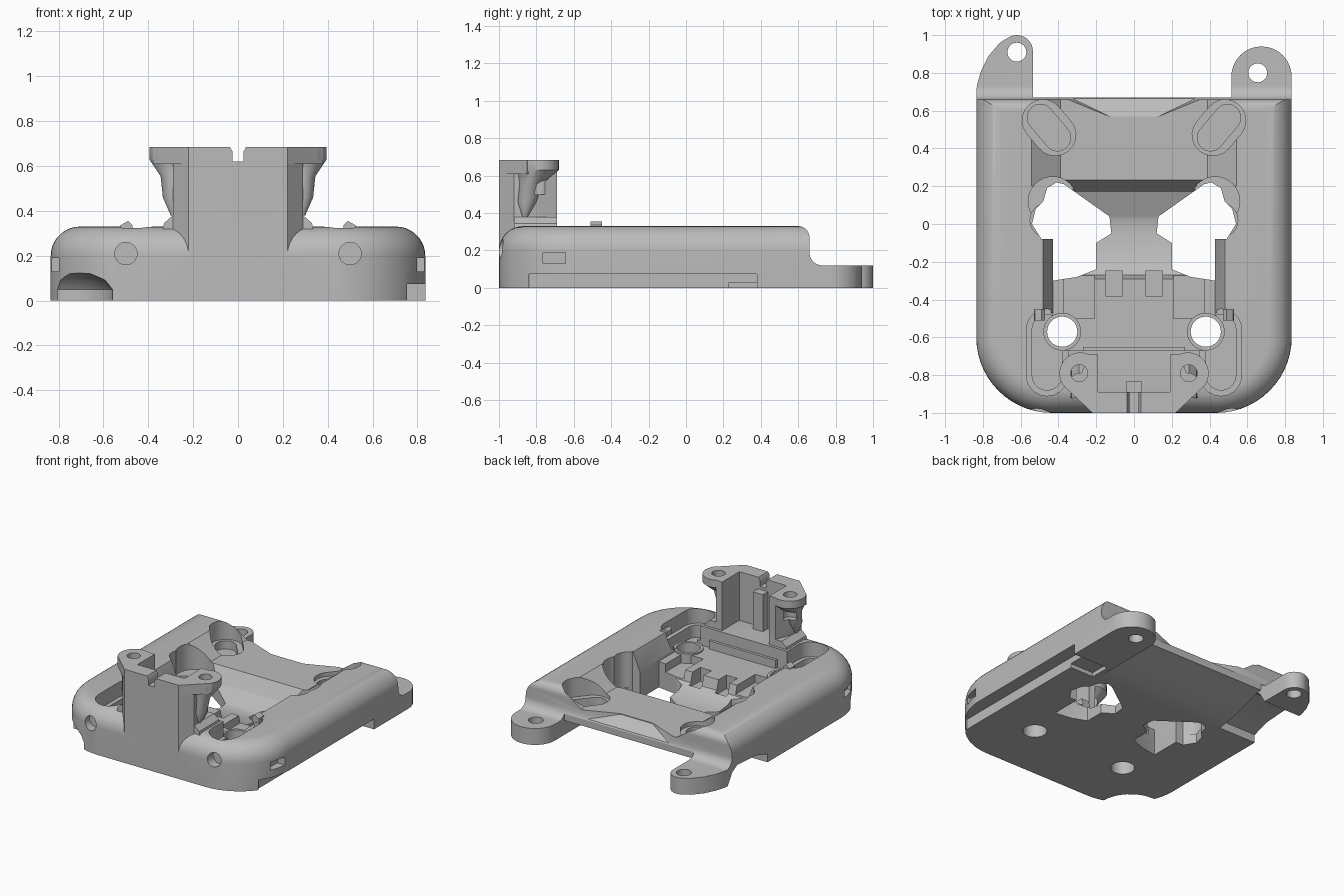
import bpy, bmesh
from math import sin, cos, pi, radians
from mathutils import Matrix

if "Cube" in bpy.data.objects:
    bpy.data.objects.remove(bpy.data.objects["Cube"])

grey = bpy.data.materials.new("plain_grey")
grey.use_nodes = True
grey.diffuse_color = (0.5, 0.5, 0.5, 1)
grey.node_tree.nodes["Principled BSDF"].inputs["Base Color"].default_value = (0.5, 0.5, 0.5, 1)


def finish(name, bm):
    bmesh.ops.recalc_face_normals(bm, faces=bm.faces)
    mesh = bpy.data.meshes.new(name)
    bm.to_mesh(mesh)
    bm.free()
    mesh.materials.append(grey)
    ob = bpy.data.objects.new(name, mesh)
    bpy.context.collection.objects.link(ob)
    return ob


def loft(name, rings):
    """Join closed rings of equal size and cap both ends."""
    bm = bmesh.new()
    loops = [[bm.verts.new(p) for p in ring] for ring in rings]
    n = len(loops[0])
    for a, b in zip(loops, loops[1:]):
        for i in range(n):
            j = (i + 1) % n
            bm.faces.new((a[i], a[j], b[j], b[i]))
    bm.faces.new(loops[0])
    bm.faces.new(loops[-1])
    return finish(name, bm)


def prism(name, pts, lo, hi, axis="z"):
    place = {"z": lambda p, t: (p[0], p[1], t),
             "x": lambda p, t: (t, p[0], p[1]),
             "y": lambda p, t: (p[0], t, p[1])}[axis]
    return loft(name, [[place(p, t) for p in pts] for t in (lo, hi)])


def box(name, x0, x1, y0, y1, z0, z1):
    return prism(name, [(x0, y0), (x1, y0), (x1, y1), (x0, y1)], z0, z1)


def arc(cx, cy, r, a0, a1, n=10):
    return [(cx + r * cos(radians(a0 + (a1 - a0) * i / n)),
             cy + r * sin(radians(a0 + (a1 - a0) * i / n))) for i in range(n + 1)]


def disc(cx, cy, r, n=32):
    return arc(cx, cy, r, 0, 360, n)[:-1]


def capsule(cx, y0, y1, r):
    return arc(cx, y1 - r, r, 0, 180) + arc(cx, y0 + r, r, 180, 360)


def flip(pts, s):
    return [(s * x, y) for x, y in pts]


def hull(name, pts):
    bm = bmesh.new()
    for p in pts:
        bm.verts.new(p)
    bmesh.ops.convex_hull(bm, input=bm.verts[:])
    return finish(name, bm)


def combine(target, tool, mode="DIFFERENCE"):
    mod = target.modifiers.new("combine", "BOOLEAN")
    mod.operation, mod.solver, mod.object = mode, "EXACT", tool
    bpy.context.view_layer.objects.active = target
    bpy.ops.object.modifier_apply(modifier=mod.name)
    bpy.data.objects.remove(tool)


# Housing: rounded front corners and a rounded upper edge
def outline(d, z):
    r = 0.4 - d
    pts = arc(-0.435, -0.6, r, 180, 270, 14) + arc(0.435, -0.6, r, 270, 360, 14)
    pts += [(0.835 - d, 1.1), (-0.835 + d, 1.1)]
    return [(x, y, z) for x, y in pts]


R = 0.13
rings = [outline(0, 0)]
for i in range(10):
    a = i / 9 * pi / 2
    rings.append(outline(R * (1 - cos(a)), 0.33 - R + R * sin(a)))
body = loft("housing", rings)

# Side profile: rails round over and sweep down to the rear tabs
side = [(-1.1, -0.1), (1.2, -0.1), (1.2, 0.12)]
side += arc(0.73, 0.19, 0.07, 270, 180) + arc(0.6, 0.27, 0.06, 0, 90) + [(0.6, 0.4), (-1.1, 0.4)]
combine(body, prism("side_profile", side, -1, 1, "x"), "INTERSECT")

# Plan: two unequal mounting tabs
plan = [(-0.9, -1.1), (0.9, -1.1), (0.9, 0.78)] + arc(0.675, 0.78, 0.16, 0, 180, 16)
plan += [(0.515, 0.67), (-0.535, 0.67)] + arc(-0.62, 0.915, 0.085, 0, 120)
plan += [(-0.71, 0.96), (-0.77, 0.89), (-0.81, 0.81), (-0.83, 0.74), (-0.84, 0.67), (-0.9, 0.67)]
combine(body, prism("plan_profile", plan, -0.2, 0.6), "INTERSECT")
for x, y in ((-0.62, 0.91), (0.655, 0.8)):
    combine(body, prism("tab_hole", disc(x, y, 0.05), -0.1, 0.3))

# Central well with a floor that dips under the bridge, and flared sides
floor = [(-0.67, 0.19), (-0.29, 0.19), (-0.27, 0.12), (-0.2, 0.08), (-0.05, 0.06), (0.03, 0.06),
         (0.17, 0.12), (0.24, 0.23), (0.24, 0.5), (-0.67, 0.5)]
combine(body, prism("well", floor, -0.43, 0.43, "x"))
combine(body, hull("well_flare", [(s * x, y, z) for s in (-1, 1) for y in (-0.47, -0.08)
                                  for x, z in ((0.43, 0.2), (0.485, 0.335), (0.485, 0.4))]))

# Rear panel with sloping flanks, bevelled back and arched underside
flanks = [(-0.39, 0.22), (0.39, 0.22), (0.55, 0.335), (0.55, 0.5), (-0.55, 0.5), (-0.55, 0.335)]
combine(body, prism("panel_cut", flanks, 0.2, 0.8, "y"))
combine(body, hull("panel_bevel", [(s * x, y, z) for s in (-1, 1) for x, y, z in
        ((0.13, 0.57, 0.23), (0.43, 0.69, 0.23), (0.38, 0.69, 0.15), (0.13, 0.57, 0.215))]))
ramp = [(0.27, -0.1), (0.27, 0), (0.36, 0.012), (0.45, 0.035), (0.53, 0.06), (0.6, 0.085),
        (0.72, 0.12), (0.72, -0.1)]
combine(body, prism("underside_ramp", ramp, -0.535, 0.515, "x"))

# Relief under the right rail, ahead of its tab
relief = [(0.25, -0.1), (0.25, 0.06), (0.38, 0.1), (0.6, 0.115), (0.66, 0.08), (0.71, 0), (0.71, -0.1)]
combine(body, prism("rail_relief", relief, -0.9, -0.53, "x"))

# Mirrored pockets, bearing seats and openings
opening = [(0.43, -0.3), (0.43, -0.08), (0.49, -0.08), (0.54, 0), (0.52, 0.08), (0.48, 0.12),
           (0.46, 0.19), (0.41, 0.22), (0.37, 0.21), (0.13, 0.04), (0.12, -0.05),
           (0.2, -0.1), (0.2, -0.24), (0.3, -0.28)]
for s in (-1, 1):
    combine(body, prism("front_pocket", flip(capsule(0.46, -0.91, -0.45, 0.11), s), 0.22, 0.5))
    combine(body, prism("front_seat", flip(capsule(0.46, -0.88, -0.48, 0.08), s), 0.13, 0.5))
    combine(body, prism("floor_recess", flip([(0.21, -0.5), (0.37, -0.5), (0.37, -0.25),
                                              (0.21, -0.25)], s), 0.13, 0.4))
    combine(body, prism("floor_notch", flip([(0.06, -0.38), (0.15, -0.38), (0.15, -0.25),
                                             (0.06, -0.25)], s), 0.09, 0.4))
    combine(body, prism("bite", flip(disc(0.43, 0.12, 0.13), s), 0.14, 0.5))
    combine(body, prism("bite_lower", flip(disc(0.46, 0.02, 0.09), s), 0.07, 0.5))
    # Slanted bearing seat at the back
    for r, length, z in ((0.11, 0.16, 0.19), (0.07, 0.14, 0.13)):
        seat = prism("rear_seat", capsule(0, -length, length, r), 0, 0.5)
        seat.data.transform(Matrix.Translation((s * 0.45, 0.51, z))
                            @ Matrix.Rotation(s * radians(-40), 4, "Z"))
        combine(body, seat)
    combine(body, prism("opening", flip(opening, s), -0.1, 0.6))
    # Screw boss, front hole and side slot
    combine(body, prism("boss", disc(s * 0.38, -0.57, 0.1), 0.05, 0.2), "UNION")
    combine(body, prism("boss_hole", disc(s * 0.38, -0.57, 0.08), -0.1, 0.5))
    combine(body, prism("front_hole", disc(s * 0.5, 0.21, 0.05), -1.1, -0.93, "y"))
    combine(body, box("side_slot", *sorted((s * 0.77, s * 0.9)), -0.765, -0.645, 0.13, 0.19))

# Lower grooves on the left edge and a domed bite in the right front corner
combine(body, box("edge_groove", 0.74, 0.9, -0.84, 0.38, -0.1, 0.075))
combine(body, box("edge_step", 0.55, 0.9, 0.23, 0.38, -0.1, 0.03))
combine(body, loft("corner_bite", [[(x, y, z) for x, y in disc(-0.79, -0.98, r)] for r, z in
                                   ((0.23, -0.1), (0.23, 0.05), (0.2, 0.09), (0.14, 0.12), (0.06, 0.13))]))

# Tower on the front wall
half = [(0.22, -1), (0.29, -0.92), (0.29, -0.82), (0.24, -0.69)]
post = half + flip(half, -1)[::-1]
tower = prism("tower", post, 0.05, 0.685)
for s in (-1, 1):
    # Screw ear on a slim bracket
    levels = ((0.11, -0.79, 0.685), (0.11, -0.79, 0.63), (0.06, -0.83, 0.555),
              (0.05, -0.85, 0.46), (0.015, -0.86, 0.38))
    combine(tower, loft("ear", [[(x, y, z) for x, y in disc(s * 0.285, cy, r)]
                                for r, cy, z in levels]), "UNION")
    # Chamfered web between the front face and the ear
    web = flip([(0.2, -0.99), (0.22, -1), (0.38, -0.85), (0.3, -0.75), (0.2, -0.8)], s)
    combine(tower, prism("web", web, 0.61, 0.685), "UNION")
    foot = [[(s * x, y, z) for x, y in ((0.2, -0.92), (w, -0.92), (w, -0.69), (0.2, -0.69))]
            for w, z in ((0.34, 0.3), (0.33, 0.345), (0.29, 0.38))]
    combine(tower, loft("foot", foot), "UNION")
combine(tower, box("ledge", -0.27, 0.27, -0.75, -0.65, 0.05, 0.25), "UNION")
combine(tower, box("tower_hollow", -0.19, 0.19, -0.89, -0.55, 0.28, 0.8))
combine(tower, box("rib", -0.04, 0.04, -0.92, -0.83, 0.26, 0.6), "UNION")
slot = [(-0.025, 0.62), (0.025, 0.62), (0.025, 0.665), (0.045, 0.7), (-0.045, 0.7), (-0.025, 0.665)]
combine(tower, prism("wire_slot", slot, -1.1, -0.8, "y"))
for s in (-1, 1):
    combine(tower, prism("ear_hole", disc(s * 0.29, -0.79, 0.045), 0.5, 0.8))
combine(body, tower, "UNION")

# Small slanted nubs on the rails
nubs = []
for s, label in ((1, "left_nub"), (-1, "right_nub")):
    nubs.append(hull(label, [(s * x, y, z) for y in (-0.51, -0.45) for x, z in
                             ((0.47, 0.3), (0.53, 0.3), (0.525, 0.335), (0.49, 0.355), (0.47, 0.335))]))

# Smooth curves, keep edges crisp
for ob in [body] + nubs:
    bpy.ops.object.select_all(action="DESELECT")
    ob.select_set(True)
    bpy.context.view_layer.objects.active = ob
    bpy.ops.object.shade_smooth_by_angle(angle=radians(30))
